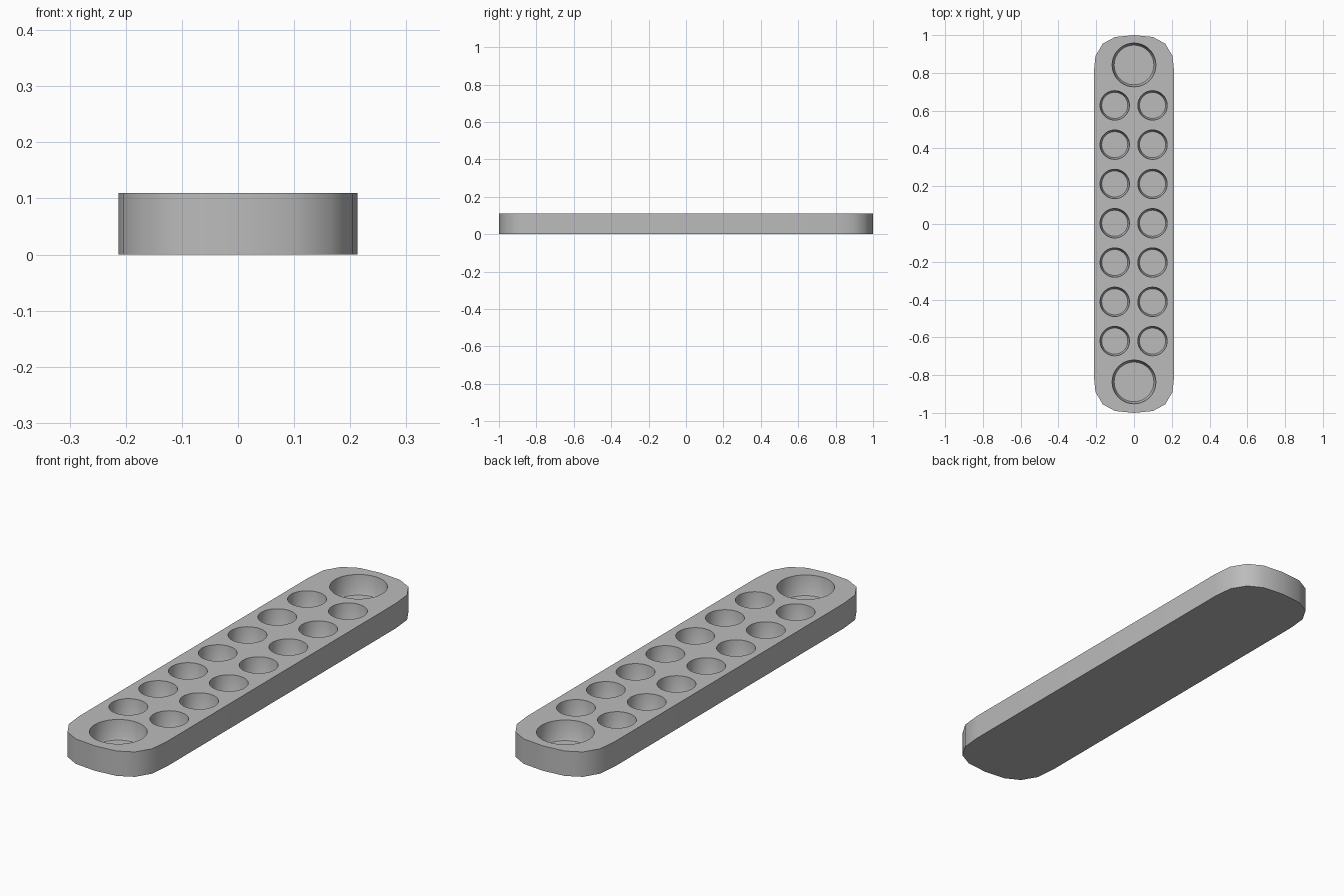
import bpy, bmesh, math

cube = bpy.data.objects.get("Cube")
if cube:
    bpy.data.objects.remove(cube, do_unlink=True)

HEIGHT = 0.11

grey = bpy.data.materials.new("plain_grey")
grey.use_nodes = True
colour = (0.5, 0.5, 0.5, 1)
grey.diffuse_color = colour
grey.node_tree.nodes["Principled BSDF"].inputs["Base Color"].default_value = colour


def make_object(name, bm):
    bmesh.ops.recalc_face_normals(bm, faces=bm.faces)
    mesh = bpy.data.meshes.new(name)
    bm.to_mesh(mesh)
    bm.free()
    mesh.materials.append(grey)
    obj = bpy.data.objects.new(name, mesh)
    bpy.context.collection.objects.link(obj)
    return obj


def add_pit(bm, x, y, rings, sides=40):
    """Closed cutter lofted through (radius, z) rings."""
    loops = []
    for r, z in rings:
        loops.append([bm.verts.new((x + r * math.cos(math.tau * i / sides),
                                    y + r * math.sin(math.tau * i / sides), z))
                      for i in range(sides)])
    for low, high in zip(loops, loops[1:]):
        for i in range(sides):
            j = (i + 1) % sides
            bm.faces.new((low[i], low[j], high[j], high[i]))
    bm.faces.new(loops[0])
    bm.faces.new(loops[-1])


# Board: one rounded corner mirrored to all four
corner = [(0.213, 0.8), (0.204, 0.89), (0.165, 0.955), (0.1, 0.99)]
end = corner + [(0, 1)] + [(-x, y) for x, y in reversed(corner)]
outline = end + [(-x, -y) for x, y in end]
bm = bmesh.new()
base = bm.faces.new([bm.verts.new((x, y, 0)) for x, y in outline])
top = bmesh.ops.extrude_face_region(bm, geom=[base])["geom"]
bmesh.ops.translate(bm, vec=(0, 0, HEIGHT),
                    verts=[v for v in top if isinstance(v, bmesh.types.BMVert)])
board = make_object("game_board", bm)

# Pits: two rows of seven small ones and a large store at each end
bm = bmesh.new()
for row in range(-3, 4):
    for x in (-0.102, 0.098):
        add_pit(bm, x, 0.004 + row * 0.208,
                [(0.069, 0.024), (0.072, 0.03), (0.078, HEIGHT), (0.078, HEIGHT + 0.05)])
for y in (-0.836, 0.842):
    add_pit(bm, 0, y,
            [(0.105, 0.024), (0.109, 0.031), (0.116, HEIGHT), (0.116, HEIGHT + 0.05)])
cutter = make_object("pit_cutter", bm)
cutter.hide_render = True

# Carve the pits and keep the rims sharp
carve = board.modifiers.new("carve_pits", "BOOLEAN")
carve.operation = "DIFFERENCE"
carve.solver = "EXACT"
carve.object = cutter
bpy.ops.object.select_all(action="DESELECT")
board.select_set(True)
bpy.context.view_layer.objects.active = board
bpy.ops.object.modifier_apply(modifier=carve.name)
bpy.data.objects.remove(cutter, do_unlink=True)
bpy.ops.object.shade_smooth_by_angle(angle=math.radians(35))
